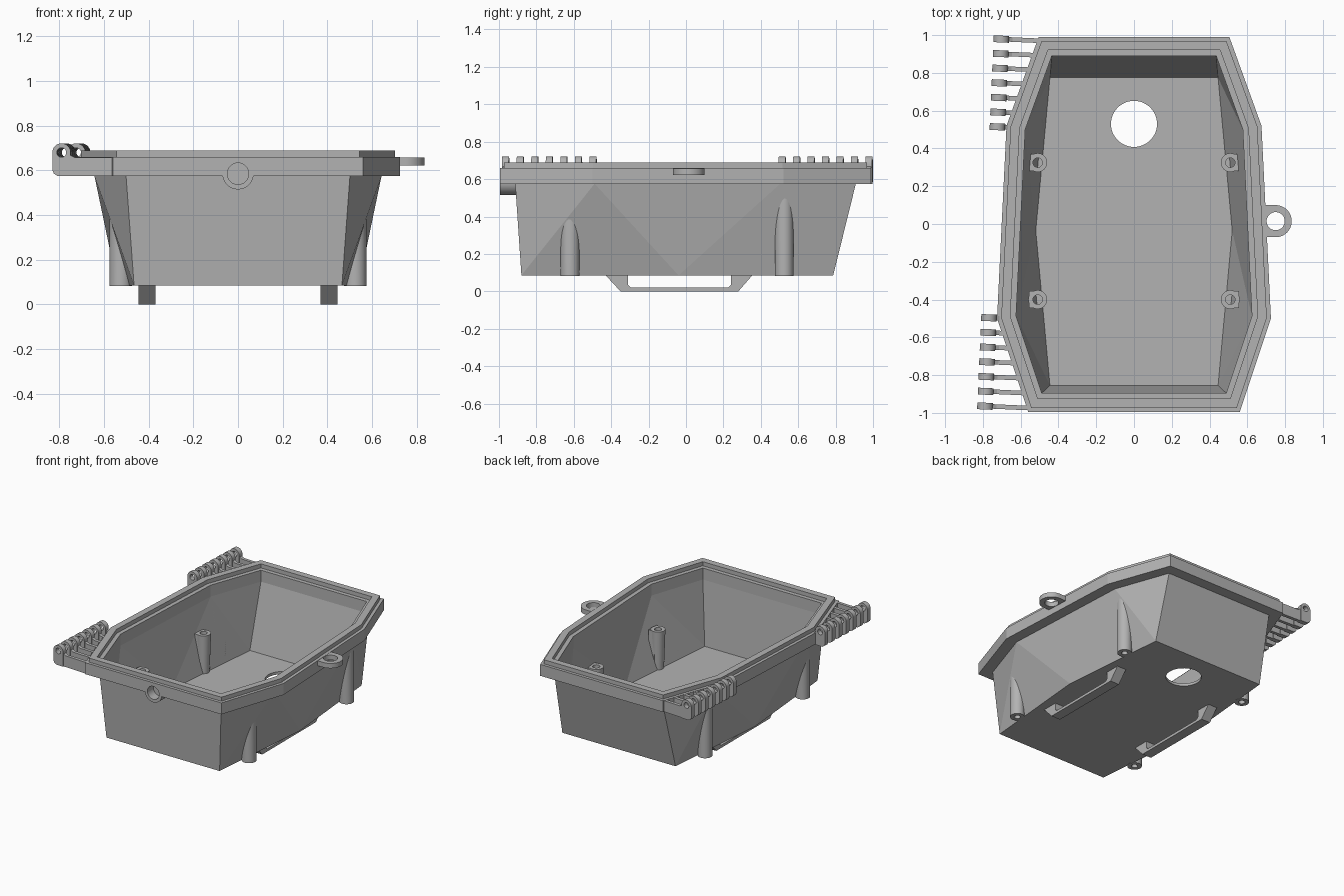
import bpy, bmesh, math
from mathutils import Matrix, Vector

if "Cube" in bpy.data.objects:
    bpy.data.objects.remove(bpy.data.objects["Cube"])

grey = bpy.data.materials.new("light grey")
grey.diffuse_color = (0.45, 0.45, 0.45, 1)
grey.use_nodes = True
grey.node_tree.nodes["Principled BSDF"].inputs["Base Color"].default_value = grey.diffuse_color


def finish(name, bm, smooth=False):
    bmesh.ops.recalc_face_normals(bm, faces=bm.faces)
    mesh = bpy.data.meshes.new(name)
    bm.to_mesh(mesh)
    bm.free()
    mesh.materials.append(grey)
    obj = bpy.data.objects.new(name, mesh)
    bpy.context.collection.objects.link(obj)
    obj["smooth"] = smooth
    return obj


def prism(bm, pts, axis, lo, hi):
    """Extrude a 2D profile along an axis."""
    place = {"x": lambda u, v, w: (w, u, v),
             "y": lambda u, v, w: (u, w, v),
             "z": lambda u, v, w: (u, v, w)}[axis]
    a, b = ([bm.verts.new(place(u, v, w)) for u, v in pts] for w in (lo, hi))
    bm.faces.new(a)
    bm.faces.new(b)
    n = len(pts)
    for i in range(n):
        j = (i + 1) % n
        bm.faces.new((a[i], a[j], b[j], b[i]))


def arc(cx, cy, r, start=0, end=360, n=32):
    full = end - start == 360
    steps = n if full else n + 1
    angles = [math.radians(start + (end - start) * i / n) for i in range(steps)]
    return [(cx + r * math.cos(t), cy + r * math.sin(t)) for t in angles]


def prisms(name, items, smooth=True):
    bm = bmesh.new()
    for item in items:
        prism(bm, *item)
    return finish(name, bm, smooth)


def boolean(obj, cutter, op="DIFFERENCE", keep=False):
    mod = obj.modifiers.new("cut", "BOOLEAN")
    mod.object, mod.operation, mod.solver = cutter, op, "EXACT"
    bpy.context.view_layer.objects.active = obj
    bpy.ops.object.modifier_apply(modifier=mod.name)
    if not keep:
        bpy.data.objects.remove(cutter)


# Eight-sided outline, inset by mitred offsets
HALF = [(0.505, 0.99), (0.675, 0.52), (0.725, -0.5), (0.56, -0.995)]
OUTLINE = [Vector(p) for p in HALF + [(-x, y) for x, y in reversed(HALF)]]


def outline(offset):
    result = []
    for i, p in enumerate(OUTLINE):
        d1 = (p - OUTLINE[i - 1]).normalized()
        d2 = (OUTLINE[(i + 1) % 8] - p).normalized()
        n1, n2 = Vector((d1.y, -d1.x)), Vector((d2.y, -d2.x))
        result.append(p + (n1 + n2) * offset / (1 + n1.dot(n2)))
    return result


# Stepped rim with raised lip and inner ledge
bm = bmesh.new()
steps = [(0, .575), (0, .66), (.022, .66), (.022, .69),
         (.07, .69), (.07, .66), (.1, .66), (.1, .575)]
rings = [[bm.verts.new((p.x, p.y, z)) for p in outline(o)] for o, z in steps]
for k, ring in enumerate(rings):
    nxt = rings[(k + 1) % len(rings)]
    for i in range(8):
        j = (i + 1) % 8
        bm.faces.new((ring[i], ring[j], nxt[j], nxt[i]))
rim = finish("rim", bm)


# Faceted tub: eight-sided top blending to a six-sided floor
def tub(bm, offset, top_z, half_floor, floor_z):
    t = [bm.verts.new((p.x, p.y, top_z)) for p in outline(offset)]
    floor = half_floor + [(-x, y) for x, y in reversed(half_floor)]
    A, B, C, D, E, F = f = [bm.verts.new((x, y, floor_z)) for x, y in floor]
    for face in [(t[0], t[1], A), (t[1], B, A), (t[1], t[2], B), (t[2], C, B),
                 (t[2], t[3], C), (t[3], t[4], D, C), (t[4], t[5], D),
                 (t[5], E, D), (t[5], t[6], E), (t[6], F, E),
                 (t[6], t[7], F), (t[7], t[0], A, F), f]:
        bm.faces.new(face)
    return t


FLOOR_OUT = [(.465, .787), (.54, -.04), (.465, -.88)]
FLOOR_IN = [(.445, .775), (.52, -.035), (.445, -.855)]
bm = bmesh.new()
outer = tub(bm, .082, .575, FLOOR_OUT, .085)
inner = tub(bm, .1, .575, FLOOR_IN, .105)
for i in range(8):
    j = (i + 1) % 8
    bm.faces.new((outer[i], outer[j], inner[j], inner[i]))
shell = finish("tub_shell", bm)
boolean(shell, prisms("floor_hole", [(arc(0, .53, .122, n=48), "z", 0, .2)]))

bm = bmesh.new()
bm.faces.new(tub(bm, .1, .575, FLOOR_IN, .105))
cavity = finish("cavity_cutter", bm)

# Outer screw posts, merging into the sloping walls
spots = [(s * .525, y) for s in (-1, 1) for y in (.525, -.62)]
posts = prisms("outer_posts", [(arc(x, y, .05), "z", .083, .57) for x, y in spots])
boolean(posts, cavity, keep=True)
boolean(posts, prisms("post_holes", [(arc(x, y, .022), "z", 0, .3) for x, y in spots]))

# Inner screw posts with gussets against the walls
spots = [(s * .51, y) for s in (-1, 1) for y in (.325, -.4)]
bm = bmesh.new()
for x, y in spots:
    bmesh.ops.create_cone(bm, cap_ends=True, segments=32, radius1=.04, radius2=.05,
                          depth=.3, matrix=Matrix.Translation((x, y, .24)))
inner_posts = finish("inner_posts", bm, True)
gussets = prisms("post_gussets", [
    ([(x, y - .045), (x * 1.09, y - .045), (x * 1.09, y + .045), (x, y + .045)],
     "z", .1, .389) for x, y in spots])
holes = prisms("inner_post_holes", [(arc(x, y, .025), "z", .2, .5) for x, y in spots])
for part in (inner_posts, gussets):
    boolean(part, cavity, "INTERSECT", keep=True)
    boolean(part, holes, keep=True)
for helper in (cavity, holes):
    bpy.data.objects.remove(helper)

# Two slotted feet under the floor
foot = [(-.43, .086), (-.35, 0), (.28, 0), (.355, .086), (.24, .086), (.24, .035),
        (.225, .02), (-.295, .02), (-.31, .035), (-.31, .086)]
for side, x in (("left", -.445), ("right", .37)):
    prisms(side + "_foot", [(foot, "x", x, x + .075)], False)

# Cable port at the front, flush with the rim
port = prisms("front_port", [(arc(0, .585, .07, 188.2, 351.8), "y", -.995, -.905)])
bore = prisms("port_bore", [(arc(0, .585, .048), "y", -1.1, -.925)])
boolean(port, bore, keep=True)
boolean(rim, bore)

# Latch lug on the right
lug = prisms("latch_lug", [([(.66, -.07)] + arc(.75, .015, .085, -90, 90)
                            + [(.66, .1)], "z", .622, .658)])
boolean(lug, prisms("lug_hole", [(arc(.75, .015, .048), "z", .5, .8)]))


# Hinge knuckles and arms on the left, along a slightly tilted axis
def rim_x(y):
    for (x0, y0), (x1, y1) in zip(HALF, HALF[1:]):
        if y1 <= y <= y0:
            return -(x0 + (x1 - x0) * (y0 - y) / (y0 - y1))
    return -HALF[-1][0]


AXIS_X, TILT = -.746, .0445
ys = [.98 - .0775 * i for i in range(7)] + [-.497 - .078 * i for i in range(7)]
knuckle = arc(0, .68, .041, 0, 180, 20) + [(-.041, .6), (-.034, .585),
                                          (-.018, .575), (.041, .575)]
knuckles = prisms("hinge_knuckles", [(knuckle, "y", y - .018, y + .018) for y in ys])
boolean(knuckles, prisms("hinge_pin_hole", [(arc(0, .68, .021, n=24), "y", -1.2, 1.2)]))
arms = []
for y in ys:
    reach = rim_x(y) - AXIS_X - TILT * y + .035
    arms.append(([(.03, .575), (reach, .575), (reach, .658), (.06, .658), (.03, .672)],
                 "y", y - .012, y + .012))
hinge_arms = prisms("hinge_arms", arms, False)
tilt = Matrix.Translation((AXIS_X, 0, 0)) @ Matrix.Rotation(-TILT, 4, "Z")
for obj in (knuckles, hinge_arms):
    obj.data.transform(tilt)

# Smooth only the rounded parts
bpy.ops.object.select_all(action="DESELECT")
for obj in bpy.context.scene.objects:
    if obj["smooth"]:
        obj.select_set(True)
        bpy.context.view_layer.objects.active = obj
bpy.ops.object.shade_smooth_by_angle(angle=math.radians(30))
